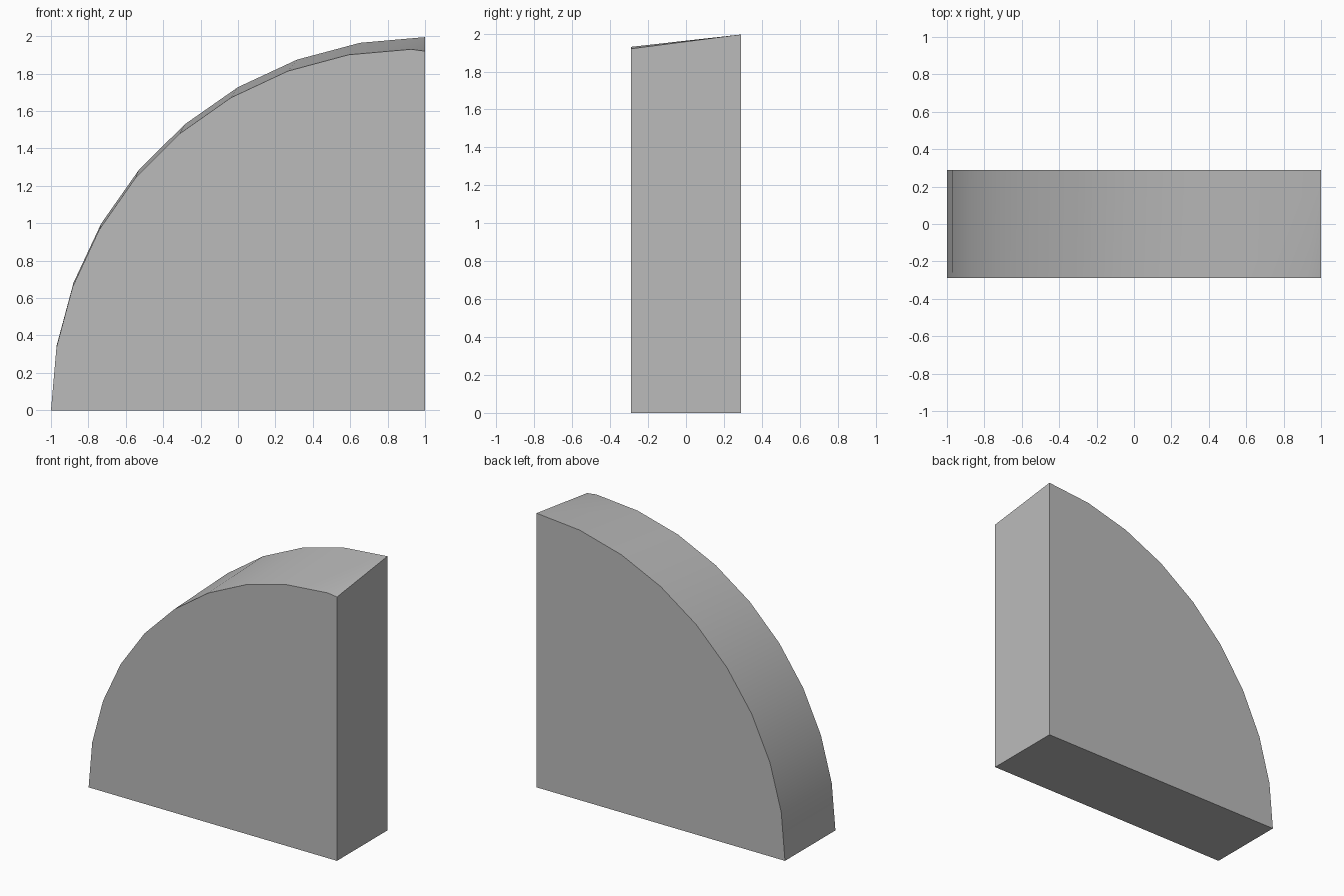
import bpy, bmesh
from math import sin, cos, radians

old = bpy.data.objects.get("Cube")
if old:
    bpy.data.objects.remove(old, do_unlink=True)

grey = bpy.data.materials.new("plain_grey")
grey.use_nodes = True
colour = (0.5, 0.5, 0.5, 1)
grey.diffuse_color = colour
grey.node_tree.nodes["Principled BSDF"].inputs["Base Color"].default_value = colour

HALF = 0.29   # half thickness
STEPS = 9     # segments in the quarter arc


def arc(centre, radius, height, y):
    """Quarter arc from the left foot up to the crown."""
    points = []
    for i in range(STEPS + 1):
        a = radians(90 * i / STEPS)
        points.append((centre - radius * cos(a), y, height * sin(a)))
    return points


# Back face is a full quarter circle; the front one is smaller and dips at the end
bm = bmesh.new()
back = [bm.verts.new(p) for p in arc(1, 2, 1.995, HALF)]
front = [bm.verts.new(p) for p in arc(0.925, 1.925, 1.93, -HALF)]
front_end = bm.verts.new((1, -HALF, 1.92))
front_foot = bm.verts.new((1, -HALF, 0))
back_foot = bm.verts.new((1, HALF, 0))

bm.faces.new(front + [front_end, front_foot])
bm.faces.new(back + [back_foot])
bm.faces.new([front_foot, front_end, back[-1], back_foot])
bm.faces.new([front[0], front_foot, back_foot, back[0]])

# Curved rim
for i in range(STEPS):
    bm.faces.new([front[i], back[i], back[i + 1], front[i + 1]])
bm.faces.new([front[-1], back[-1], front_end])
bmesh.ops.recalc_face_normals(bm, faces=bm.faces)

mesh = bpy.data.meshes.new("quarter_round_wedge")
bm.to_mesh(mesh)
bm.free()
mesh.materials.append(grey)
wedge = bpy.data.objects.new("quarter_round_wedge", mesh)
bpy.context.collection.objects.link(wedge)

# Smooth rim with crisp outline edges
bpy.ops.object.select_all(action="DESELECT")
wedge.select_set(True)
bpy.context.view_layer.objects.active = wedge
bpy.ops.object.shade_smooth_by_angle(angle=radians(30))
